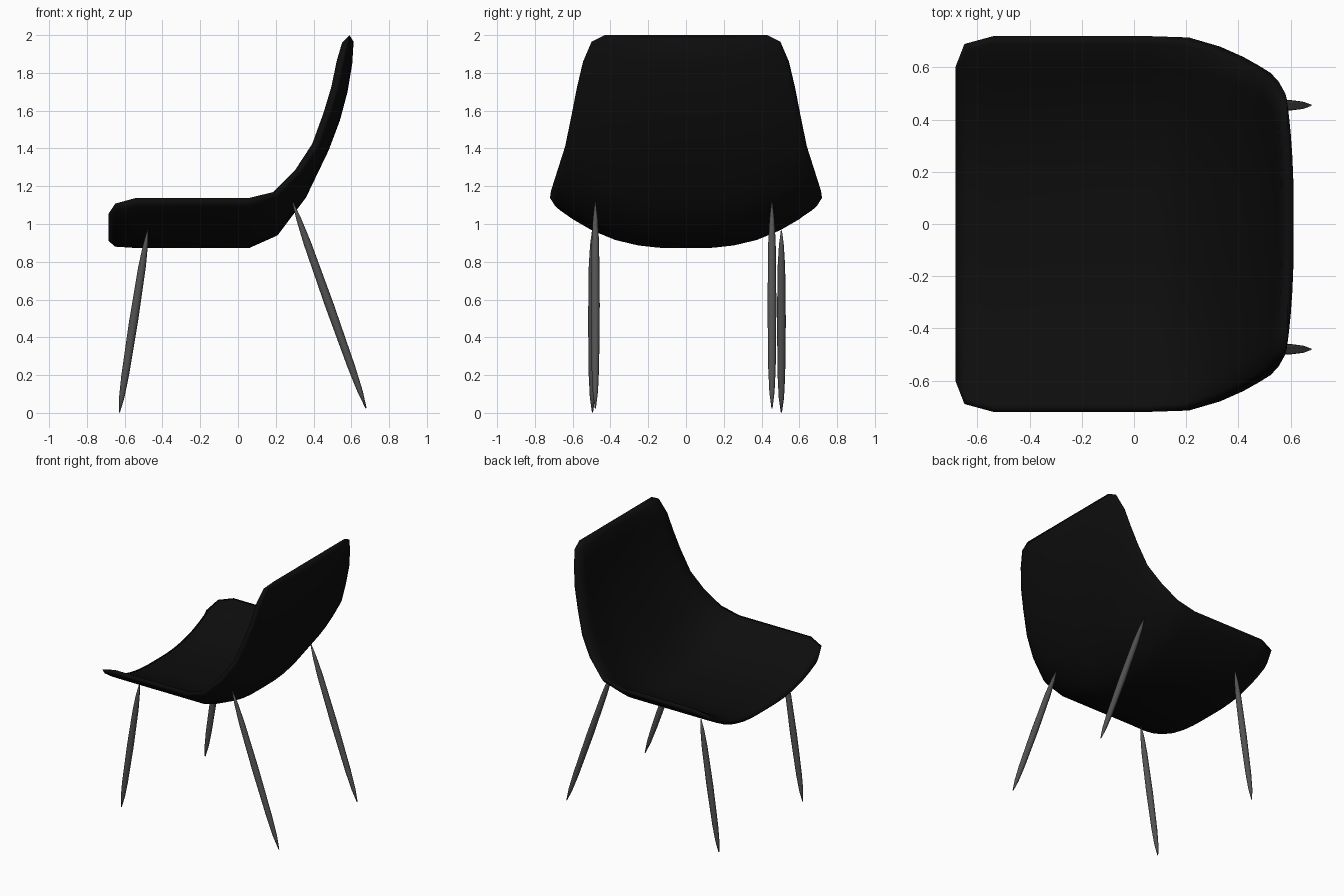
import bpy, bmesh
from mathutils import Vector

if "Cube" in bpy.data.objects:
    bpy.data.objects.remove(bpy.data.objects["Cube"])


def material(name, v):
    m = bpy.data.materials.new(name)
    m.diffuse_color = (v, v, v, 1)
    m.use_nodes = True
    m.node_tree.nodes["Principled BSDF"].inputs["Base Color"].default_value = m.diffuse_color
    return m


def finish(bm, name, mat):
    bmesh.ops.remove_doubles(bm, verts=bm.verts, dist=0.0005)
    bmesh.ops.recalc_face_normals(bm, faces=bm.faces)
    me = bpy.data.meshes.new(name)
    bm.to_mesh(me)
    bm.free()
    me.materials.append(mat)
    me.polygons.foreach_set("use_smooth", [True] * len(me.polygons))
    ob = bpy.data.objects.new(name, me)
    bpy.context.collection.objects.link(ob)
    return ob


black = material("black_shell", 0.004)
dark = material("dark_leg", 0.085)

# Shell stations: centre x, centre z, edge x, edge z, half width, thickness
stations = [
    (-0.685, 0.910, -0.685, 1.055, 0.60, 0.0),
    (-0.650, 0.880, -0.650, 1.108, 0.69, 0.045),
    (-0.540, 0.873, -0.540, 1.138, 0.72, 0.055),
    (0.060, 0.873, 0.060, 1.138, 0.72, 0.055),
    (0.210, 0.940, 0.210, 1.175, 0.715, 0.055),
    (0.360, 1.140, 0.330, 1.285, 0.68, 0.055),
    (0.480, 1.390, 0.420, 1.410, 0.64, 0.055),
    (0.540, 1.550, 0.482, 1.580, 0.605, 0.055),
    (0.580, 1.700, 0.525, 1.720, 0.578, 0.055),
    (0.605, 1.850, 0.555, 1.860, 0.545, 0.055),
    (0.612, 1.965, 0.580, 1.965, 0.50, 0.045),
    (0.590, 2.000, 0.590, 2.000, 0.43, 0.0),
]
# Cross-section: width fraction, rise fraction, thickness fraction
half = [(0, 0, 1), (0.2, 0.005, 1), (0.35, 0.05, 1), (0.52, 0.16, 1), (0.69, 0.35, 1),
        (0.83, 0.57, 0.95), (0.96, 0.83, 0.75), (1, 1, 0)]
section = [(-a, b, c) for a, b, c in half[:0:-1]] + half

# Curved one-piece seat and back
bm = bmesh.new()
under, upper = [], []
for i, (cx, cz, ex, ez, w, t) in enumerate(stations):
    p, q = stations[max(i - 1, 0)], stations[min(i + 1, len(stations) - 1)]
    tan = Vector((q[0] - p[0], 0, q[1] - p[1])).normalized()
    nrm = Vector((-tan.z, 0, tan.x))
    low = [Vector((cx + (ex - cx) * r, w * y, cz + (ez - cz) * r)) for y, r, _ in section]
    under.append([bm.verts.new(v) for v in low])
    upper.append([bm.verts.new(v + nrm * t * s[2]) for v, s in zip(low, section)])
for grid in (under, upper):
    for a, b in zip(grid, grid[1:]):
        for j in range(len(section) - 1):
            bm.faces.new((a[j], a[j + 1], b[j + 1], b[j]))
finish(bm, "seat_shell", black)


# Spindle legs, tapered at both ends
def leg(name, bottom, top, sides=12):
    a, b = Vector(bottom), Vector(top)
    rot = (b - a).to_track_quat('Z', 'Y')
    bm = bmesh.new()
    rings = []
    for t, r in ((0, 0.003), (0.08, 0.014), (0.2, 0.02), (0.5, 0.0235),
                 (0.8, 0.02), (0.92, 0.013), (1, 0.003)):
        ring = bmesh.ops.create_circle(bm, segments=sides, radius=r)["verts"]
        for v in ring:
            v.co = a.lerp(b, t) + rot @ v.co
        rings.append(ring)
    for p, q in zip(rings, rings[1:]):
        for k in range(sides):
            n = (k + 1) % sides
            bm.faces.new((p[k], p[n], q[n], q[k]))
    bm.faces.new(rings[0])
    bm.faces.new(rings[-1])
    finish(bm, name, dark)


for side, yf, yb in (("left", 0.505, 0.455), ("right", -0.495, -0.48)):
    leg("front_leg_" + side, (-0.628, yf, 0.003), (-0.478, yf, 0.965))
    leg("back_leg_" + side, (0.678, yb, 0.025), (0.29, yb, 1.115))
